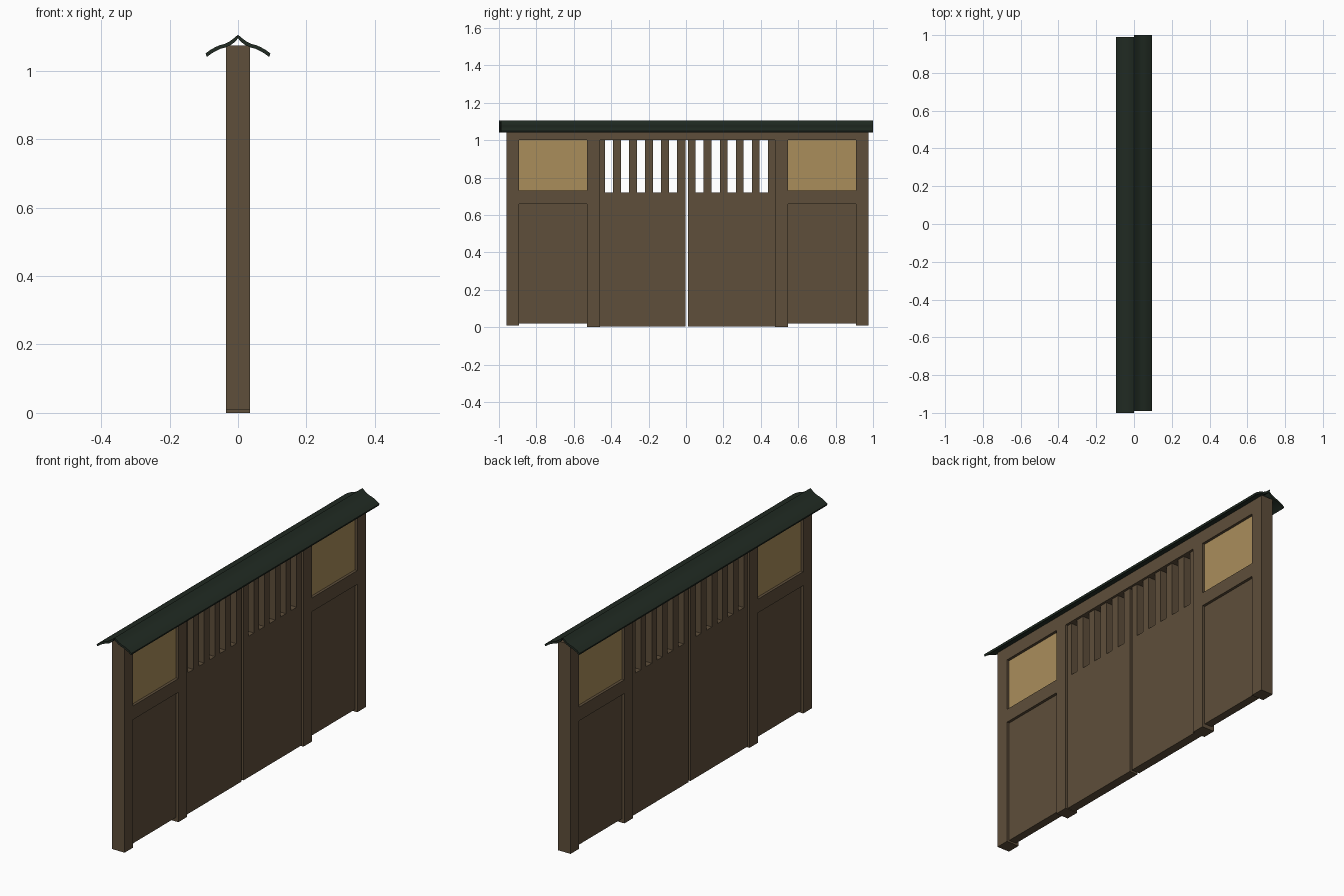
import bpy, bmesh

if "Cube" in bpy.data.objects:
    bpy.data.objects.remove(bpy.data.objects["Cube"])

C = 0.008      # the gate frame sits slightly off the roof centre
HALF = 0.035   # half depth of the frame
DOOR = 0.023   # half depth of the doors and slats
PANEL = 0.021  # half depth of the recessed side panels


def material(name, rgb):
    m = bpy.data.materials.new(name)
    m.diffuse_color = (*rgb, 1)
    m.use_nodes = True
    m.node_tree.nodes["Principled BSDF"].inputs["Base Color"].default_value = m.diffuse_color
    return m


wood = material("brown_wood", (0.112, 0.077, 0.043))
paper = material("tan_paper", (0.40, 0.268, 0.105))
tile = material("dark_green_roof", (0.0150, 0.0240, 0.0165))


def finish(name, bm, mat):
    bmesh.ops.recalc_face_normals(bm, faces=bm.faces[:])
    me = bpy.data.meshes.new(name)
    bm.to_mesh(me)
    bm.free()
    me.materials.append(mat)
    ob = bpy.data.objects.new(name, me)
    bpy.context.collection.objects.link(ob)
    return ob


def box(name, depth, y0, y1, z0, z1, mat=wood):
    bm = bmesh.new()
    bmesh.ops.create_cube(bm, size=1)
    for v in bm.verts:
        v.co = (v.co.x * 2 * depth,
                (y0 + y1) / 2 + v.co.y * (y1 - y0),
                (z0 + z1) / 2 + v.co.z * (z1 - z0))
    return finish(name, bm, mat)


# Posts, rails and side panels on both sides
for label, s in (("left", -1), ("right", 1)):
    def side(name, depth, a, b, z0, z1, mat=wood):
        ys = sorted((C + s * a, C + s * b))
        box(label + "_" + name, depth, *ys, z0, z1, mat)
    side("end_post", HALF, 0.90, 0.969, 0.01, 1.0)
    side("inner_post", HALF, 0.468, 0.537, 0.0, 1.0)
    side("middle_rail", HALF, 0.537, 0.90, 0.66, 0.73)
    side("lower_panel", PANEL, 0.537, 0.90, 0.02, 0.66)
    side("paper_window", PANEL, 0.537, 0.90, 0.73, 1.0, paper)

# Top beam
box("top_beam", HALF, C - 0.969, C + 0.969, 1.0, 1.073)

# Doors with a narrow gap between them
box("left_door", DOOR, C - 0.468, -0.003, 0.003, 0.72)
box("right_door", DOOR, 0.011, C + 0.468, 0.003, 0.72)

# Upright slats above each door
box("left_slat_0", DOOR, C - 0.468, -0.433, 0.72, 1.0)
for i in range(5):
    y = -0.390 + i * 0.0858
    box(f"left_slat_{i + 1}", DOOR, y, y + 0.043, 0.72, 1.0)
for i in range(6):
    y = 0.009 + i * 0.0858
    box(f"right_slat_{i}", DOOR, max(y, 0.011), min(y + 0.041, C + 0.468), 0.72, 1.0)

# Roof: a curved sheet on each side of the ridge
profile = [(0, 1.105), (0.012, 1.095), (0.025, 1.085), (0.040, 1.078),
           (0.055, 1.074), (0.068, 1.068), (0.082, 1.060), (0.095, 1.050)]
THICK = 0.010
for label, s, y0, y1 in (("left", -1, -1.0, 0.99), ("right", 1, -0.99, 1.0)):
    bm = bmesh.new()
    lower = [(max(x - 0.004, 0), z - THICK) for x, z in profile]
    ring = profile + lower[::-1]
    face = bm.faces.new([bm.verts.new((s * x, y0, z)) for x, z in ring])
    out = bmesh.ops.extrude_face_region(bm, geom=[face])
    for g in out["geom"]:
        if isinstance(g, bmesh.types.BMVert):
            g.co.y = y1
    roof = finish(label + "_roof", bm, tile)
    bpy.ops.object.select_all(action='DESELECT')
    roof.select_set(True)
    bpy.context.view_layer.objects.active = roof
    bpy.ops.object.shade_smooth_by_angle(angle=0.52)
